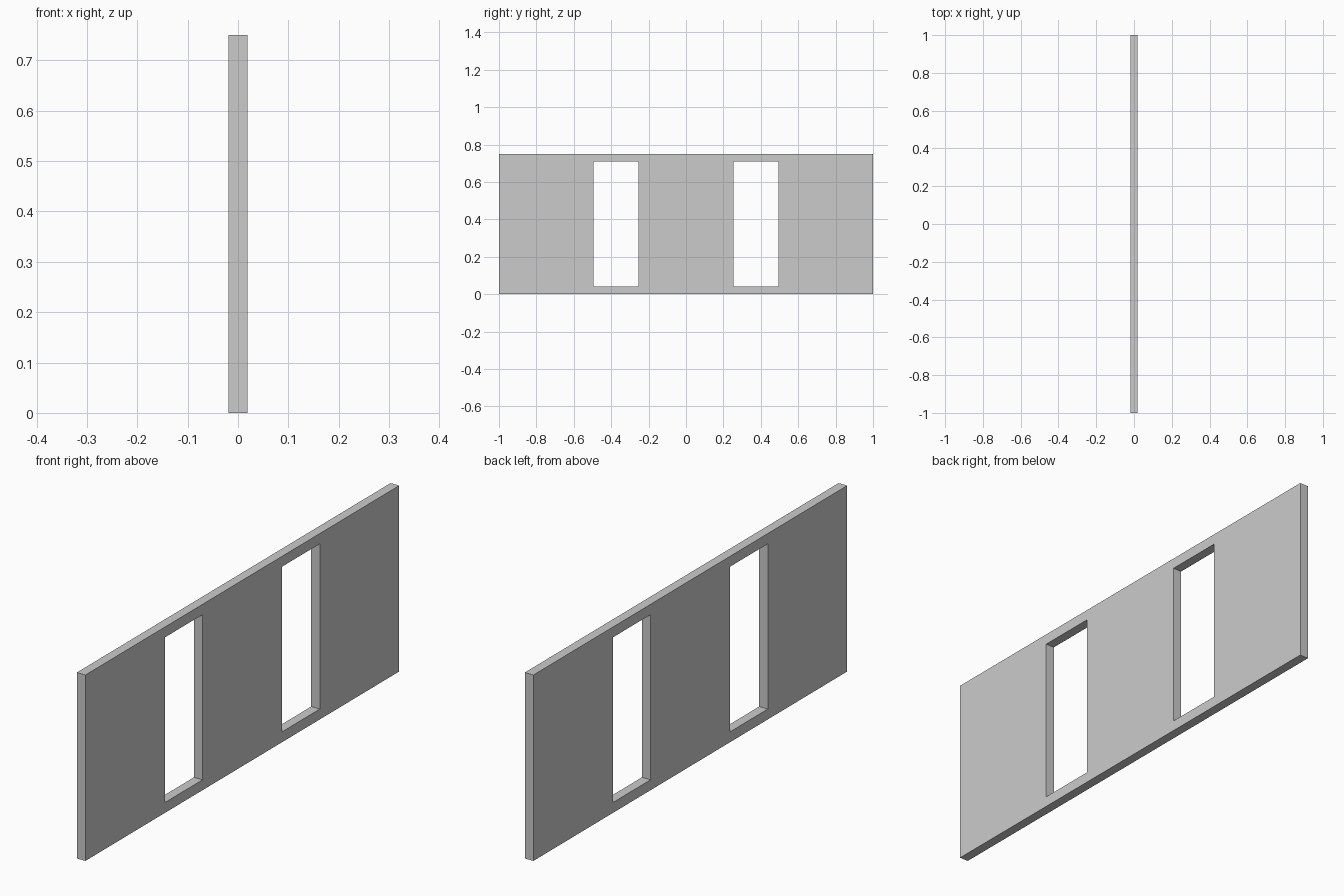
import bpy
import bmesh

if "Cube" in bpy.data.objects:
    bpy.data.objects.remove(bpy.data.objects["Cube"])

THICK = 0.038
Y_LINES = [-1.0, -0.494, -0.254, 0.254, 0.494, 1.0]   # panel ends and window sides
Z_LINES = [0.0, 0.042, 0.708, 0.75]                   # panel base, sill, head, top
WINDOWS = {(1, 1), (3, 1)}                            # open cells (column, row)

bm = bmesh.new()

# Front sheet: grid of cells with the two window openings left out
grid = [[bm.verts.new((THICK / 2, y, z)) for z in Z_LINES] for y in Y_LINES]
for i in range(len(Y_LINES) - 1):
    for j in range(len(Z_LINES) - 1):
        if (i, j) not in WINDOWS:
            bm.faces.new((grid[i][j], grid[i + 1][j], grid[i + 1][j + 1], grid[i][j + 1]))

# Thicken into a solid panel with window reveals
ext = bmesh.ops.extrude_face_region(bm, geom=bm.faces[:], use_keep_orig=True)
moved = [g for g in ext["geom"] if isinstance(g, bmesh.types.BMVert)]
bmesh.ops.translate(bm, verts=moved, vec=(-THICK, 0, 0))
bmesh.ops.recalc_face_normals(bm, faces=bm.faces[:])

mesh = bpy.data.meshes.new("wall_panel")
bm.to_mesh(mesh)
bm.free()
panel = bpy.data.objects.new("wall_panel", mesh)
bpy.context.collection.objects.link(panel)
